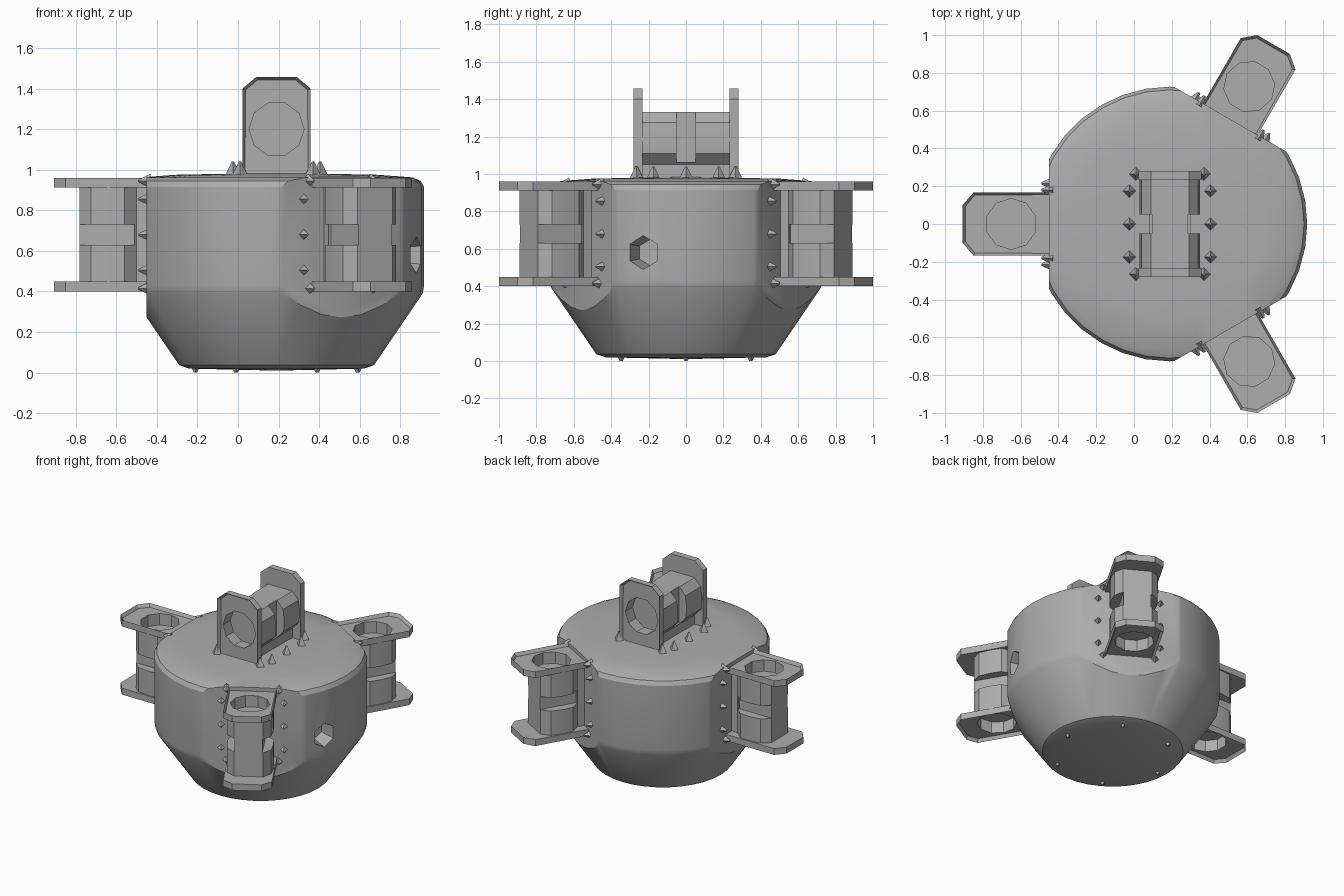
import bpy, bmesh, math
from mathutils import Matrix, Vector

cube = bpy.data.objects.get("Cube")
if cube:
    bpy.data.objects.remove(cube)

CX = 0.19          # axis of the body
FLAT = 0.64        # distance from axis to the three flats

grey = bpy.data.materials.new("plain grey")
grey.use_nodes = True
tone = (0.42, 0.42, 0.42, 1)
grey.diffuse_color = tone
grey.node_tree.nodes["Principled BSDF"].inputs["Base Color"].default_value = tone


def make(name, bm):
    bmesh.ops.recalc_face_normals(bm, faces=bm.faces[:])
    me = bpy.data.meshes.new(name)
    bm.to_mesh(me)
    bm.free()
    me.materials.append(grey)
    ob = bpy.data.objects.new(name, me)
    bpy.context.collection.objects.link(ob)
    return ob


def activate(ob):
    bpy.ops.object.select_all(action='DESELECT')
    ob.select_set(True)
    bpy.context.view_layer.objects.active = ob


def cut(ob, cutter):
    mod = ob.modifiers.new("cut", 'BOOLEAN')
    mod.operation = 'DIFFERENCE'
    mod.solver = 'EXACT'
    mod.object = cutter
    activate(ob)
    bpy.ops.object.modifier_apply(modifier=mod.name)
    bpy.data.objects.remove(cutter)


def smooth(ob, angle=28):
    activate(ob)
    bpy.ops.object.shade_smooth_by_angle(angle=math.radians(angle))


def prism(name, pts, y0, y1, rim=0, depth=0):
    """Extrude an (x, z) outline along y, optionally sinking the y1 face inside a rim."""
    bm = bmesh.new()
    face = bm.faces.new([bm.verts.new((x, y0, z)) for x, z in pts])
    ext = bmesh.ops.extrude_face_region(bm, geom=[face], use_keep_orig=True)
    bmesh.ops.translate(bm, vec=(0, y1 - y0, 0),
                        verts=[v for v in ext["geom"] if isinstance(v, bmesh.types.BMVert)])
    bmesh.ops.recalc_face_normals(bm, faces=bm.faces[:])
    if rim:
        end = max(bm.faces, key=lambda f: abs(f.calc_center_median().y))
        bmesh.ops.inset_region(bm, faces=[end], thickness=rim, depth=-depth)
    return make(name, bm)


def mirrored(half):
    return half + [(-x, z) for x, z in reversed(half)]


def ring(n, r, z):
    return [(r * math.sin(math.tau * (i + .5) / n), z + r * math.cos(math.tau * (i + .5) / n))
            for i in range(n)]


# Body: turned profile trimmed by three upright flats
profile = [(0, .01), (.43, .02), (.48, .037), (.72, .39), (.727, .43), (.727, .915),
           (.71, .945), (.67, .962), (.5, .975), (0, .985)]
bm = bmesh.new()
vs = [bm.verts.new((r, 0, z)) for r, z in profile]
es = [bm.edges.new(p) for p in zip(vs, vs[1:])]
bmesh.ops.spin(bm, geom=vs + es, axis=(0, 0, 1), cent=(0, 0, 0), steps=36, angle=math.tau)
bmesh.ops.remove_doubles(bm, verts=bm.verts[:], dist=.0005)
angles = [math.pi, math.pi / 3, -math.pi / 3]
for a in angles:
    d = Vector((math.cos(a), math.sin(a), 0))
    bmesh.ops.bisect_plane(bm, geom=bm.verts[:] + bm.edges[:] + bm.faces[:],
                           plane_co=d * FLAT, plane_no=d, clear_outer=True)
    bmesh.ops.holes_fill(bm, edges=[e for e in bm.edges if e.is_boundary])
bmesh.ops.translate(bm, verts=bm.verts[:], vec=(CX, 0, 0))
body = make("body", bm)

# Six-sided port sunk into the side
port_dir = Vector((math.cos(-.32), math.sin(-.32), 0))
bm = bmesh.new()
bmesh.ops.create_cone(bm, cap_ends=True, segments=6, radius1=.07, radius2=.115, depth=.26)
bmesh.ops.transform(bm, verts=bm.verts[:], matrix=Matrix.Translation(
    Vector((CX, 0, .58)) + port_dir * .74) @ port_dir.to_track_quat('Z', 'Y').to_matrix().to_4x4())
cut(body, make("port_cutter", bm))
smooth(body)

# Small studs under the base
bm = bmesh.new()
for i in range(6):
    a = math.tau * i / 6
    spot = Matrix.Translation((CX + .4 * math.cos(a), .4 * math.sin(a), .012))
    bmesh.ops.create_cone(bm, cap_ends=True, segments=4, radius1=.008, radius2=.02,
                          depth=.024, matrix=spot)
make("base_studs", bm)

# Bracket parts, with z pointing outward and y along the spool
spool = prism("spool", mirrored([(.10, -.03), (.10, .05), (.155, .11), (.16, .19),
                                 (.15, .275), (.10, .33)]), -.24, .24)
for s in (-1, 1):
    slot = [(s * .095, .06), (s * .3, .06), (s * .3, .5), (s * .095, .5)]
    cut(spool, prism("slot_cutter", slot, -.05, .05))
    cut(spool, prism("pocket_cutter", ring(10, .135, .2), s * .17, s * .3))
parts = [spool]
for s, side in ((-1, "lower"), (1, "upper")):
    flange = prism(side + "_flange", mirrored([(.167, -.03), (.167, .40), (.10, .457)]),
                   s * .232, s * .28, rim=.016, depth=.024)
    cut(flange, prism("pocket_cutter", ring(10, .135, .2), s * .2, s * .3))
    parts.append(flange)

# Small pointed lugs beside each bracket
bm = bmesh.new()
for s in (-1, 1):
    for x, y, r in [(.215, -.175, .034), (.215, 0, .034), (.215, .175, .034),
                    (.18, -.265, .035), (.18, .265, .035)]:
        bmesh.ops.create_cone(bm, cap_ends=True, segments=4, radius1=r, radius2=.006, depth=.06,
                              matrix=Matrix.Translation((s * x, y, .01)))
parts.append(make("lugs", bm))
smooth(spool)

# Place the bracket on top and on the three flats
frames = {"top": Matrix.Translation((CX, 0, 1.0))}
for label, a in zip(("right", "back_left", "front_left"), angles):
    d = Vector((math.cos(a), math.sin(a), 0))
    up = Vector((0, 0, 1))
    turn = Matrix((up.cross(d), up, d)).transposed().to_4x4()
    frames[label] = Matrix.Translation(Vector((CX, 0, .68)) + d * FLAT) @ turn
for part in parts:
    base = part.name
    for i, (label, frame) in enumerate(frames.items()):
        ob = part if i == 0 else part.copy()
        if i:
            bpy.context.collection.objects.link(ob)
        ob.name = label + "_" + base
        ob.matrix_world = frame
